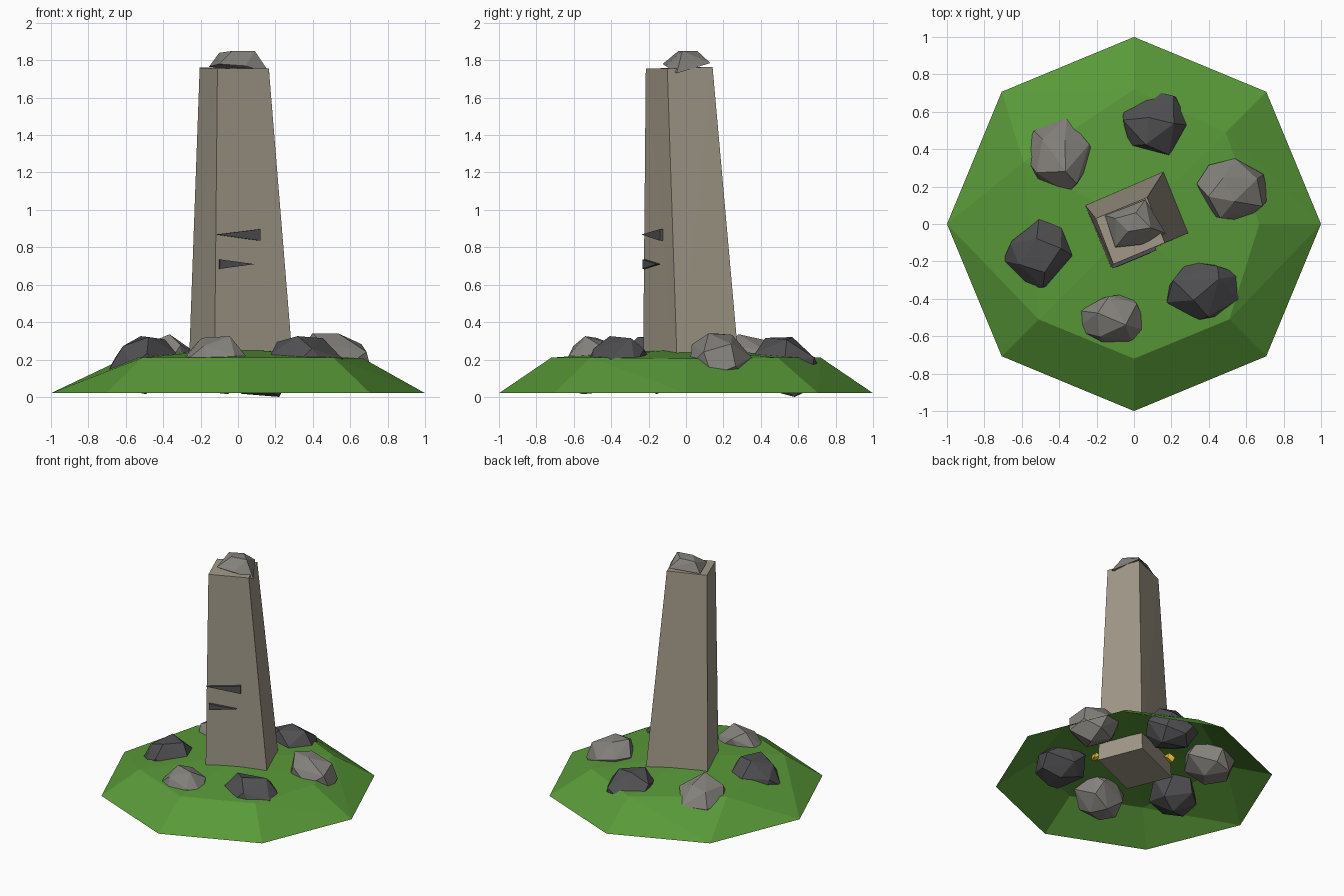
import bpy, bmesh, math, random
from mathutils import Vector, Matrix

if "Cube" in bpy.data.objects:
    bpy.data.objects.remove(bpy.data.objects["Cube"])

random.seed(7)


def material(name, rgb):
    m = bpy.data.materials.new(name)
    m.diffuse_color = (*rgb, 1)
    m.use_nodes = True
    m.node_tree.nodes["Principled BSDF"].inputs["Base Color"].default_value = m.diffuse_color
    return m


GRASS = material("grass", (0.10, 0.32, 0.04))
STONE = material("pillar_stone", (0.36, 0.32, 0.25))
LIGHT = material("light_rock", (0.23, 0.22, 0.20))
DARK = material("dark_rock", (0.08, 0.08, 0.085))
GOLD = material("gold", (0.75, 0.5, 0.03))


def mesh_object(name, verts, faces, mat):
    me = bpy.data.meshes.new(name)
    me.from_pydata([tuple(v) for v in verts], [], faces)
    me.materials.append(mat)
    ob = bpy.data.objects.new(name, me)
    bpy.context.collection.objects.link(ob)
    return ob


def hull_object(name, points, mat):
    bm = bmesh.new()
    for p in points:
        bm.verts.new(p)
    res = bmesh.ops.convex_hull(bm, input=bm.verts[:])
    loose = [v for v in bm.verts if not v.link_faces]
    bmesh.ops.delete(bm, geom=loose, context='VERTS')
    bmesh.ops.recalc_face_normals(bm, faces=bm.faces[:])
    ob = mesh_object(name, [], [], mat)
    bm.to_mesh(ob.data)
    bm.free()
    return ob


def rock(name, lo, hi, mat, count=18):
    """Faceted boulder filling the box lo..hi, leaning outward with the slope."""
    centre = (Vector(lo) + Vector(hi)) / 2
    out = Vector((centre.x, centre.y, 0)).normalized()
    spin = Matrix.Rotation(random.uniform(0, 6.28), 3, 'Z') @ Matrix.Rotation(random.uniform(0, 3), 3, 'X')
    pts = []
    for i in range(count):
        z = 1 - 2 * (i + 0.5) / count
        a = i * 2.39996 + random.uniform(-0.25, 0.25)
        r = math.sqrt(1 - z * z)
        p = spin @ Vector((r * math.cos(a), r * math.sin(a), z)) * random.uniform(0.92, 1.06)
        p.z -= 0.25 * p.dot(out)
        pts.append(p)
    for k in range(3):
        a, b = min(p[k] for p in pts), max(p[k] for p in pts)
        for p in pts:
            p[k] = lo[k] + (p[k] - a) / (b - a) * (hi[k] - lo[k])
    return hull_object(name, pts, mat)


# Grassy mound: open octagonal skirt with an irregular upper ring
outer = [(math.cos(i * math.pi / 4), math.sin(i * math.pi / 4), 0.02) for i in range(8)]
inner = [(0.67, 0, 0.205), (0.49, 0.49, 0.21), (0, 0.72, 0.21), (-0.59, 0.33, 0.215),
         (-0.51, -0.51, 0.21), (0, -0.72, 0.21), (0.51, -0.51, 0.21)]
skirt = [(0, 1, 9), (0, 9, 8), (1, 2, 10), (1, 10, 9), (2, 3, 10), (3, 11, 10), (3, 4, 11),
         (4, 12, 11), (4, 5, 12), (5, 13, 12), (5, 6, 13), (6, 7, 13), (7, 14, 13),
         (7, 0, 14), (0, 8, 14)]
crown = [(8 + i, 8 + (i + 1) % 7, 15) for i in range(7)]
mesh_object("grass_mound", outer + inner + [(0, 0, 0.26)], skirt + crown, GRASS)

# Leaning, tapered standing stone with twisted triangulated sides
base = [(-0.126, -0.23, 0.10), (0.30, -0.045, 0.10), (0.165, 0.29, 0.10), (-0.265, 0.105, 0.10)]
top = [(-0.11, -0.215, 1.755), (0.165, -0.10, 1.755), (0.07, 0.142, 1.765), (-0.205, 0.03, 1.76)]
mesh_object("standing_stone", base + top,
            [(3, 2, 1, 0), (4, 5, 6, 7), (0, 1, 4), (1, 5, 4), (1, 6, 5), (1, 2, 6),
             (2, 7, 6), (2, 3, 7), (3, 0, 4), (3, 4, 7)], STONE)

# Broken cap stone on top
hull_object("cap_stone", [(-0.155, 0.045, 1.765), (0.06, 0.13, 1.785), (0.17, -0.05, 1.73),
                          (-0.10, -0.125, 1.78), (-0.10, 0.03, 1.84), (0.01, 0.06, 1.85),
                          (0.09, -0.02, 1.85), (-0.03, -0.04, 1.85), (0.04, -0.11, 1.77)], LIGHT)


# Two wedge shaped cracks on the front face
def crack(name, tip, end, half):
    t, e = Vector(tip), Vector(end)
    back = Vector((-0.012, 0.035, 0))
    up = Vector((0, 0, half))
    hull_object(name, [t, e + up, e - up, t + back, e + up + back, e - up + back], DARK)


crack("upper_crack", (-0.115, -0.238, 0.868), (0.12, -0.14, 0.866), 0.031)
crack("lower_crack", (0.09, -0.155, 0.71), (-0.095, -0.232, 0.71), 0.025)

# Ring of boulders, alternating light and dark
boulders = [((-0.585, 0.165, 0.03), (-0.21, 0.57, 0.335), LIGHT),
            ((-0.06, 0.37, 0.0), (0.31, 0.725, 0.32), DARK),
            ((0.335, 0.02, 0.03), (0.72, 0.35, 0.34), LIGHT),
            ((0.165, -0.53, 0.03), (0.585, -0.2, 0.325), DARK),
            ((-0.32, -0.675, 0.015), (0.08, -0.375, 0.325), LIGHT),
            ((-0.70, -0.34, 0.015), (-0.33, 0.025, 0.325), DARK)]
for i, (lo, hi, mat) in enumerate(boulders):
    rock(f"boulder_{i + 1}", lo, hi, mat)

# Gold nuggets buried beside the stone
for i, (x, y) in enumerate([(0.24, -0.13), (-0.18, 0.19)]):
    rock(f"gold_nugget_{i + 1}", (x - 0.04, y - 0.04, 0.15), (x + 0.04, y + 0.04, 0.22), GOLD, 9)
